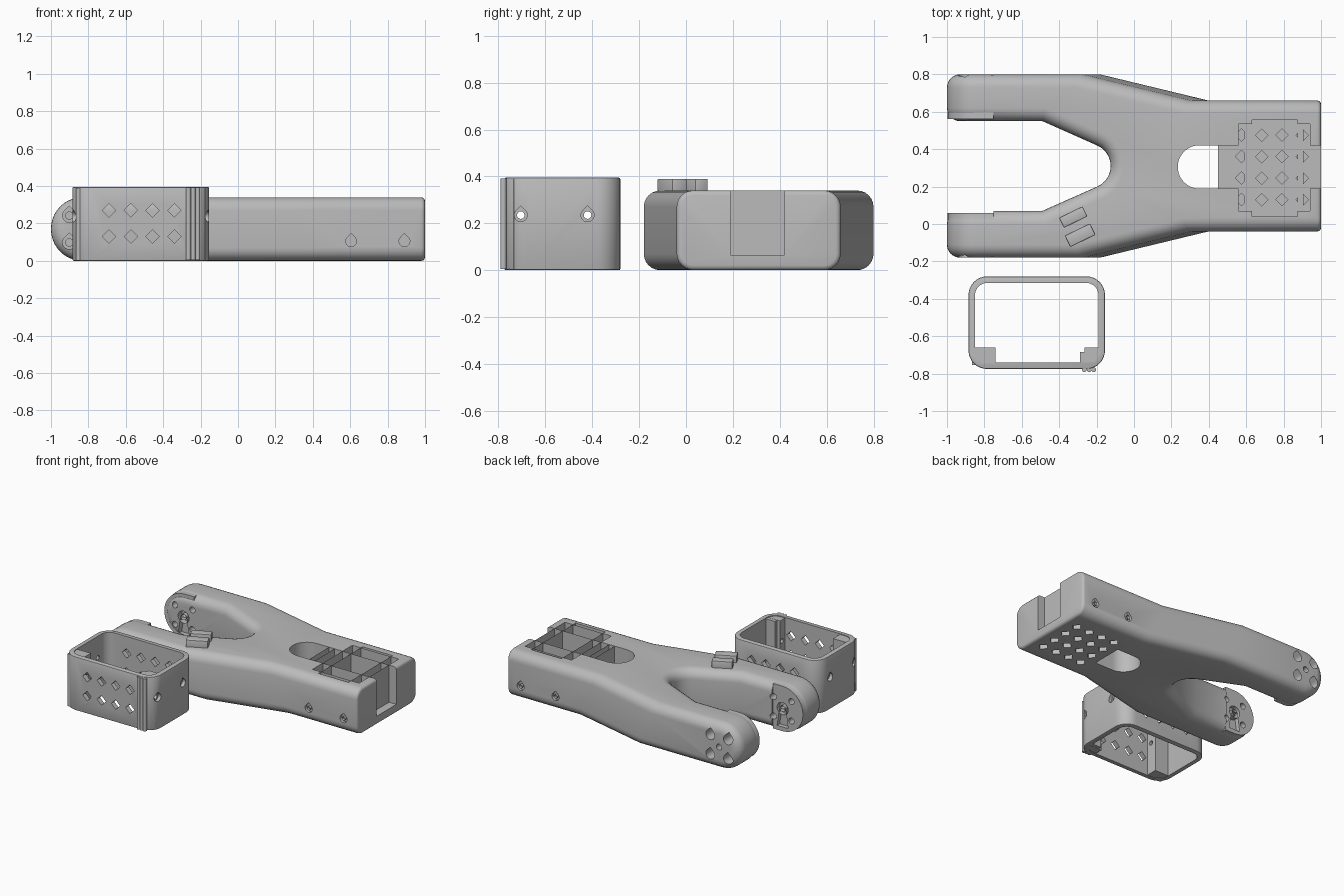
import bpy, bmesh
from math import sin, cos, pi, radians, sqrt

if "Cube" in bpy.data.objects:
    bpy.data.objects.remove(bpy.data.objects["Cube"])

grey = bpy.data.materials.new("plain grey")
grey.use_nodes = True
grey.diffuse_color = (0.5, 0.5, 0.5, 1)
grey.node_tree.nodes["Principled BSDF"].inputs["Base Color"].default_value = (0.5, 0.5, 0.5, 1)

MID = 0.31      # y of the frame's symmetry line
H = 0.34        # frame height
SLEEVE_H = 0.395


# Profiles in two dimensions
def arc(u, v, r, a, b, n):
    return [(u + r * cos(radians(a + (b - a) * i / n)),
             v + r * sin(radians(a + (b - a) * i / n))) for i in range(n + 1)]


def circle(u, v, r, n=24):
    return arc(u, v, r, 0, 360, n)[:-1]


def diamond(u, v, r=0.036):
    return circle(u, v, r, 4)


def rect(u0, u1, v0, v1):
    return [(u0, v0), (u1, v0), (u1, v1), (u0, v1)]


def teardrop(u, v, r):
    pts = []
    for i in range(24):
        a = 2 * pi * i / 24
        k = r
        if sin(a) > 0.7:
            k = r * sqrt(2) / (abs(sin(a)) + abs(cos(a)))
        pts.append((u + k * cos(a), v + k * sin(a)))
    return pts


def rounded(u0, u1, v0, v1, r):
    return (arc(u1 - r, v1 - r, r, 0, 90, 8) + arc(u0 + r, v1 - r, r, 90, 180, 8)
            + arc(u0 + r, v0 + r, r, 180, 270, 8) + arc(u1 - r, v0 + r, r, 270, 360, 8))


# Mesh helpers
def prism(bm, pts, axis, a, b):
    place = {"x": lambda u, v, w: (w, u, v), "y": lambda u, v, w: (u, w, v),
             "z": lambda u, v, w: (u, v, w)}[axis]
    lo, hi = ([bm.verts.new(place(u, v, w)) for u, v in pts] for w in (a, b))
    faces = [bm.faces.new(lo), bm.faces.new(hi)]
    for i in range(len(pts)):
        j = (i + 1) % len(pts)
        faces.append(bm.faces.new((lo[i], lo[j], hi[j], hi[i])))
    bmesh.ops.recalc_face_normals(bm, faces=faces)


def make(name, bm):
    mesh = bpy.data.meshes.new(name)
    bm.to_mesh(mesh)
    bm.free()
    mesh.materials.append(grey)
    ob = bpy.data.objects.new(name, mesh)
    bpy.context.collection.objects.link(ob)
    return ob


def activate(ob):
    bpy.ops.object.select_all(action="DESELECT")
    ob.select_set(True)
    bpy.context.view_layer.objects.active = ob


def combine(ob, shapes, operation="DIFFERENCE"):
    bm = bmesh.new()
    for shape in shapes:
        prism(bm, *shape)
    tool = make("cutter", bm)
    tool.hide_render = True
    mod = ob.modifiers.new("cut", "BOOLEAN")
    mod.object, mod.operation, mod.solver, mod.use_self = tool, operation, "EXACT", True
    activate(ob)
    bpy.ops.object.modifier_apply(modifier=mod.name)
    bpy.data.objects.remove(tool)


def smooth(ob):
    activate(ob)
    bpy.ops.object.shade_smooth_by_angle(angle=radians(32))


def bevel(bm, rule, offset, segments):
    edges = [e for e in bm.edges if rule(e)]
    bmesh.ops.bevel(bm, geom=edges, offset=offset, offset_type="OFFSET", segments=segments,
                    profile=0.5, affect="EDGES", clamp_overlap=False)


def at_x(e, x):
    return all(abs(v.co.x - x) < 0.001 for v in e.verts)


# Forked frame: outline, round fork tips, rounded long edges
half = [(1, 0.35), (0.43, 0.35), (-0.15, 0.49), (-1, 0.49), (-1, 0.24), (-0.49, 0.24)]
notch = arc(-0.245, 0, 0.12, 66, -66, 12)
outline = half + notch + [(x, -d) for x, d in reversed(half)]
bm = bmesh.new()
prism(bm, [(x, MID + d) for x, d in outline], "z", 0, H)
for v in bm.verts:      # leaning side walls at the taper
    if v.co.z > 0.1 and -0.2 < v.co.x < 0.5 and abs(v.co.y - MID) > 0.3:
        v.co.x -= 0.155
bevel(bm, lambda e: at_x(e, -1) and abs(e.verts[0].co.z - e.verts[1].co.z) < 0.01, 0.168, 10)
bevel(bm, lambda e: e.calc_face_angle(0) > 1 and not at_x(e, 1), 0.07, 6)
bevel(bm, lambda e: e.calc_face_angle(0) > 1 and at_x(e, 1), 0.02, 3)
frame = make("forked_frame", bm)

# Flat cheeks inside the fork tips
combine(frame, [(rect(-1.1, -0.75, MID - 0.252, MID + 0.252), "z", -0.1, 0.5)])
cheek = arc(-0.83, H / 2, 0.166, 90, 270, 20) + [(-0.752, 0.004), (-0.752, H - 0.004)]
combine(frame, [(cheek, "y", MID + s * 0.252, MID + s * 0.36) for s in (-1, 1)], "UNION")

# Slot, end channel and pocket
slot = arc(0.35, MID - 0.005, 0.116, 90, 270, 20) + [(0.495, 0.189), (0.495, 0.421)]
cuts = [(slot, "z", -0.1, 0.5),
        (rect(0.45, 1.1, 0.19, 0.42), "z", 0.065, 0.5),
        (rect(0.56, 0.94, 0.07, 0.535), "z", 0.064, 0.51),
        (rect(0.63, 0.875, 0.04, 0.555), "z", 0.063, 0.52)]
# Floor perforations
cuts += [(diamond(0.575 + 0.108 * i, 0.13 + 0.115 * j), "z", -0.1, 0.1)
         for i in range(4) for j in range(4)]
combine(frame, cuts)

# Side screw holes with teardrop recesses, and fork tip holes
cuts = []
for x in (0.605, 0.89):
    cuts.append((circle(x, 0.105, 0.014, 12), "y", -0.1, 0.75))
    for s in (-1, 1):
        cuts.append((teardrop(x, 0.105, 0.029), "y", MID + s * 0.33, MID + s * 0.4))
for s in (-1, 1):
    cuts.append((circle(-0.83, H / 2, 0.022), "y", MID + s * 0.2, MID + s * 0.6))
    cuts.append((circle(-0.83, H / 2, 0.045), "y", MID + s * 0.2, MID + s * 0.285))
    cuts.append(([(-0.855, 0.17), (-0.805, 0.17), (-0.785, 0.035), (-0.875, 0.035)],
                 "y", MID + s * 0.21, MID + s * 0.283))
    for dx in (-0.072, 0.072):
        for dz in (-0.072, 0.072):
            cuts.append((circle(-0.83 + dx, H / 2 + dz, 0.022), "y", MID + s * 0.2, MID + s * 0.4))
            cuts.append((teardrop(-0.83 + dx, H / 2 + dz, 0.036), "y", MID + s * 0.32, MID + s * 0.6))
combine(frame, cuts)
smooth(frame)

# Pair of cable clip blocks on the front arm
for n, (x, y, l, w) in enumerate([(-0.325, 0.037, 0.14, 0.06), (-0.288, -0.06, 0.15, 0.068)]):
    bm = bmesh.new()
    prism(bm, rect(-l / 2, l / 2, -w / 2, w / 2), "z", 0.3, 0.39)
    bevel(bm, lambda e: True, 0.006, 2)
    clip = make(("rear" if n == 0 else "front") + "_cable_clip", bm)
    clip.location = (x, y, 0)
    clip.rotation_euler.z = radians(26)
    smooth(clip)

# Loose sleeve: rounded tube with perforated walls
bm = bmesh.new()
prism(bm, rounded(-0.885, -0.155, -0.775, -0.28, 0.1), "z", 0, SLEEVE_H)
bevel(bm, lambda e: e.calc_face_angle(0) > 1, 0.007, 2)
sleeve = make("sleeve", bm)
combine(sleeve, [(rounded(-0.85, -0.19, -0.74, -0.315, 0.066), "z", -0.1, 0.5)])
# Corner posts
combine(sleeve, [(rect(-0.865, -0.74, -0.755, -0.66), "z", 0.003, 0.39),
                 (rect(-0.29, -0.195, -0.755, -0.685), "z", 0.003, 0.39),
                 (rect(-0.265, -0.175, -0.735, -0.66), "z", 0.004, 0.389)], "UNION")
cuts = [(diamond(x, z), "y", -0.9, -0.2)
        for x in (-0.69, -0.573, -0.457, -0.34) for z in (0.13, 0.27)]
for y in (-0.705, -0.42):
    cuts.append((teardrop(y, 0.235, 0.028), "x", -0.18, -0.1))
    cuts.append((teardrop(y, 0.235, 0.028), "x", -0.95, -0.86))
    cuts.append((circle(y, 0.235, 0.016), "x", -0.96, -0.09))
combine(sleeve, cuts)
smooth(sleeve)

# Vertical grip ridges on the sleeve
bm = bmesh.new()
for i in range(3):
    prism(bm, circle(-0.265 + 0.025 * i, -0.779, 0.013, 12), "z", 0.004, 0.391)
smooth(make("sleeve_ridges", bm))
